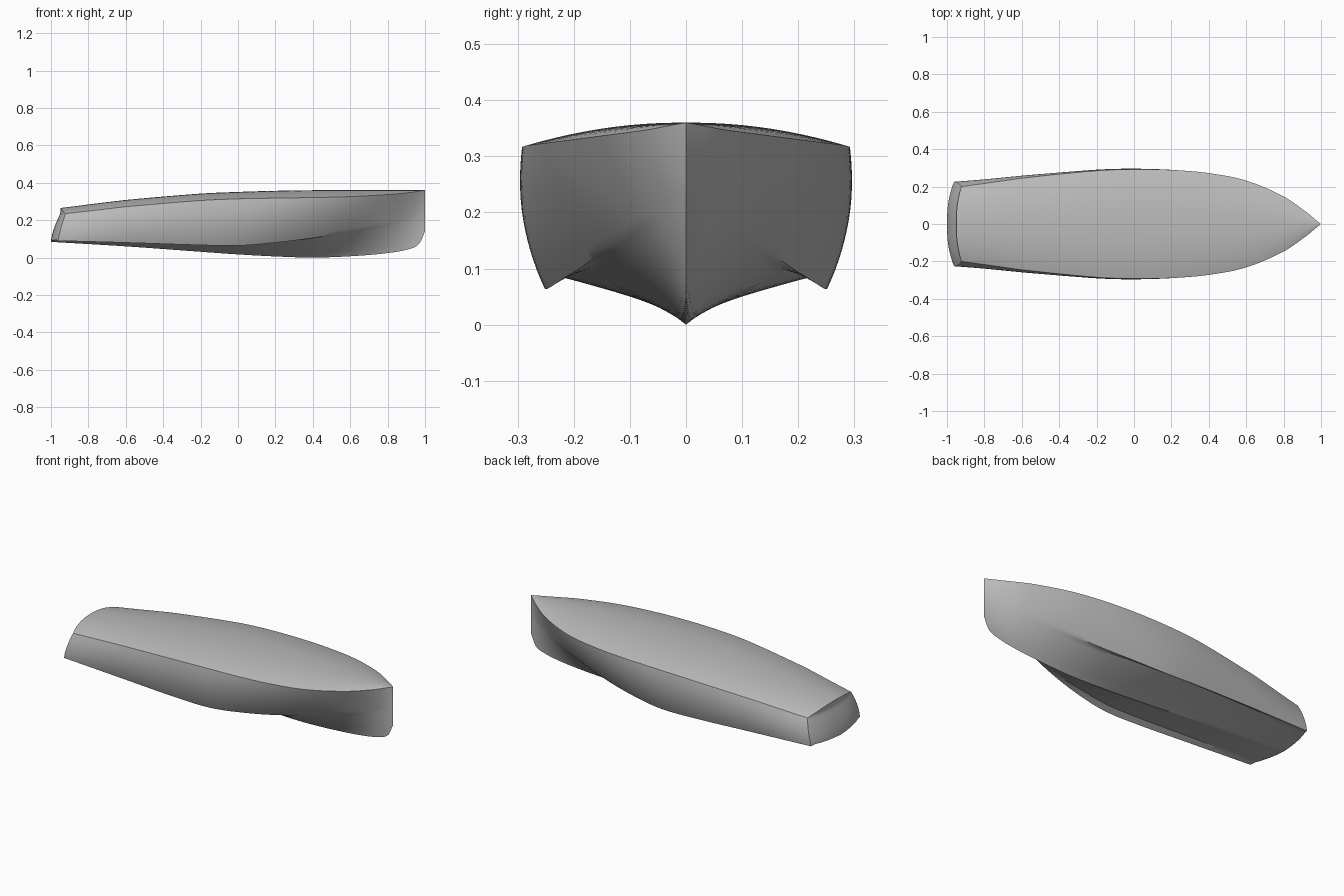
import bpy
import bmesh
import math

cube = bpy.data.objects.get("Cube")
if cube:
    bpy.data.objects.remove(cube, do_unlink=True)

# Hull stations from stern to bow: position, keel height, chine half breadth,
# chine height, chine hook, sheer half breadth, sheer height, deck crown, side bulge
STATIONS = [
    (-1, .084, .225, .09, .006, .2, .235, .265, .01),
    (-.6, .06, .24, .08, .018, .245, .272, .308, .016),
    (-.2, .031, .252, .067, .024, .285, .305, .342, .018),
    (0, .017, .247, .064, .025, .292, .314, .351, .02),
    (.2, .006, .222, .08, .02, .289, .318, .357, .02),
    (.4, 0, .183, .105, .008, .272, .321, .36, .016),
    (.6, .007, .135, .143, 0, .232, .326, .36, .01),
    (.8, .024, .076, .185, 0, .147, .337, .36, 0),
    (.92, .047, .03, .215, 0, .065, .348, .36, 0),
    (.97, .075, .011, .23, 0, .024, .356, .36, 0),
    (1, .14, 0, .238, 0, 0, .36, .36, 0),
]
HOOK = .88  # fraction of the bottom breadth where the chine turns down


def slope(k, c):
    a, b = STATIONS[max(k - 1, 0)], STATIONS[min(k + 1, len(STATIONS) - 1)]
    return (b[c] - a[c]) / (b[0] - a[0])


def station(u):
    """Smoothly interpolated station values at u."""
    k = 0
    while k < len(STATIONS) - 2 and u > STATIONS[k + 1][0]:
        k += 1
    a, b = STATIONS[k], STATIONS[k + 1]
    d = b[0] - a[0]
    t = (u - a[0]) / d
    blend = t * t * (3 - 2 * t)
    return [a[c] + (b[c] - a[c]) * blend
            + d * t * (1 - t) * ((1 - t) * slope(k, c) - t * slope(k + 1, c))
            for c in range(1, len(a))]


def hull_point(u, s, t):
    """s runs from centreline to side, t from bottom to deck."""
    keel, chine_y, chine_z, hook, sheer_y, sheer_z, crown, bulge = station(u)
    hook_z = keel + (chine_z - keel) * .9 + hook
    if s < HOOK:
        low = keel + (hook_z - keel) * (s / HOOK) ** .9
    else:
        low = hook_z + (chine_z - hook_z) * (s - HOOK) / (1 - HOOK)
    high = sheer_z + (crown - sheer_z) * (1 - s ** 2.2)
    y = s * (chine_y + (sheer_y - chine_y) * t + bulge * 4 * t * (1 - t))
    z = low + (high - low) * t
    # raked transom, rounded in plan, fading out forward
    fade = max(0, (-.6 - u) / .4)
    rake = .05 * min(1, max(0, (z - .085) / .15)) ** 1.5
    sweep = .035 * (y / .22) ** 2.5
    return u + fade * (rake + sweep), y, z


def add_patch(bm, rows, cols, place, side):
    grid = []
    for r in rows:
        line = []
        for c in cols:
            x, y, z = hull_point(*place(r, c))
            line.append(bm.verts.new((x, side * y, z)))
        grid.append(line)
    for i in range(len(rows) - 1):
        for j in range(len(cols) - 1):
            bm.faces.new((grid[i][j], grid[i + 1][j],
                          grid[i + 1][j + 1], grid[i][j + 1]))


N = 64
along = [-1 + 2 * math.sin(math.pi / 2 * i / N) for i in range(N + 1)]
across = [HOOK * i / 12 for i in range(13)] + [.94, 1]
upward = [i / 14 for i in range(15)]

bm = bmesh.new()
for side in (1, -1):
    add_patch(bm, along, across, lambda u, s: (u, s, 0), side)     # bottom
    add_patch(bm, along, upward, lambda u, t: (u, 1, t), side)     # topside
    add_patch(bm, along, across, lambda u, s: (u, s, 1), side)     # deck
    add_patch(bm, upward, across, lambda t, s: (-1, s, t), side)   # transom
bmesh.ops.remove_doubles(bm, verts=bm.verts, dist=.0001)
bmesh.ops.dissolve_degenerate(bm, edges=bm.edges, dist=.0001)
bmesh.ops.recalc_face_normals(bm, faces=bm.faces)

mesh = bpy.data.meshes.new("boat_hull")
bm.to_mesh(mesh)
bm.free()
hull = bpy.data.objects.new("boat_hull", mesh)
bpy.context.collection.objects.link(hull)

# Plain grey finish
grey = bpy.data.materials.new("plain_grey")
grey.use_nodes = True
colour = (.5, .5, .5, 1)
grey.diffuse_color = colour
for node in grey.node_tree.nodes:
    if node.type == "BSDF_PRINCIPLED":
        node.inputs["Base Color"].default_value = colour
mesh.materials.append(grey)

bpy.ops.object.select_all(action="DESELECT")
hull.select_set(True)
bpy.context.view_layer.objects.active = hull
bpy.ops.object.shade_smooth_by_angle(angle=math.radians(30))
